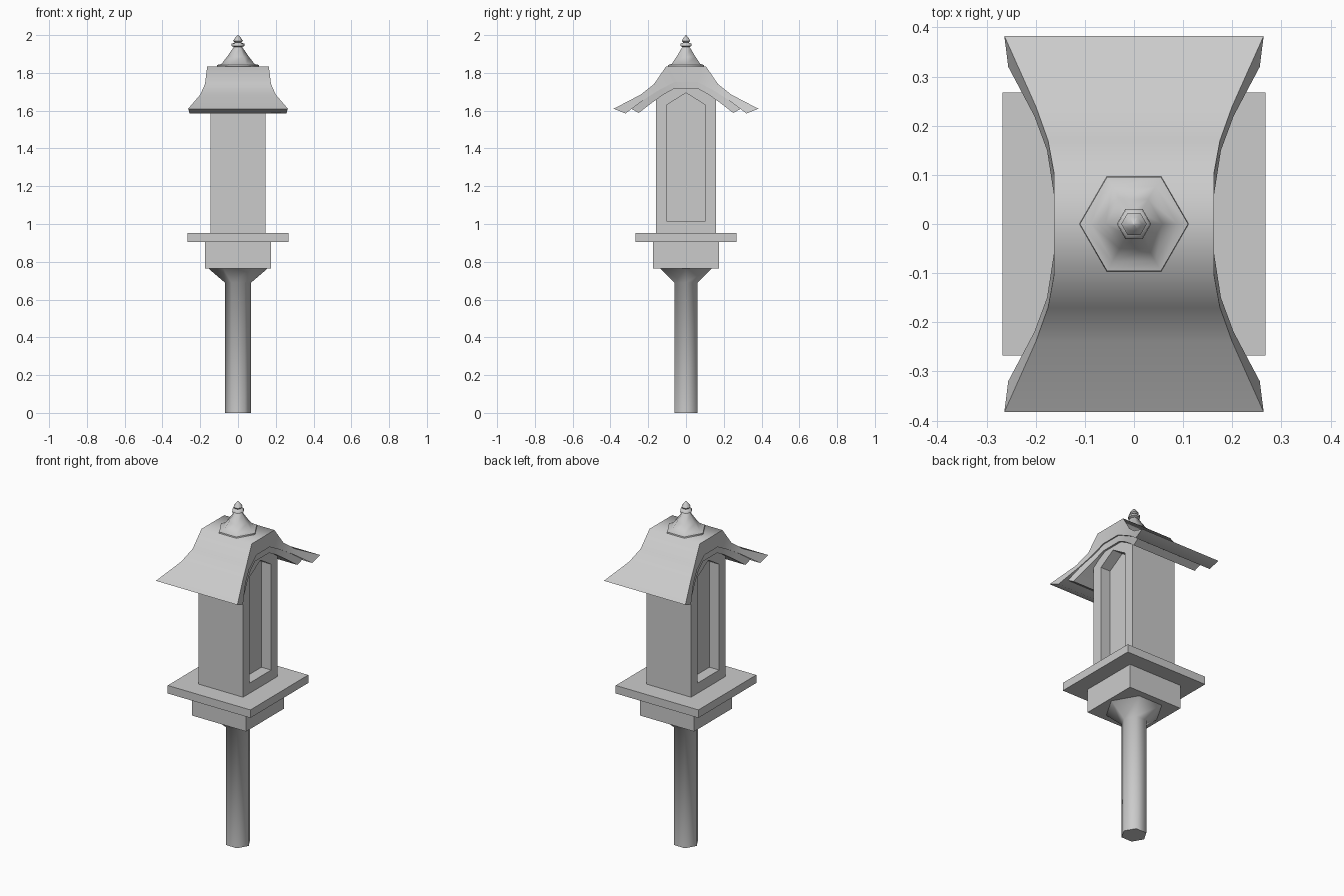
import bpy, bmesh, math

cube = bpy.data.objects.get("Cube")
if cube:
    bpy.data.objects.remove(cube, do_unlink=True)

stone = bpy.data.materials.new("grey_stone")
stone.use_nodes = True
GREY = (0.6, 0.6, 0.6, 1)
stone.diffuse_color = GREY
stone.node_tree.nodes["Principled BSDF"].inputs["Base Color"].default_value = GREY


def finish(bm, name, smooth=0):
    """Turn a bmesh into a named object with the stone material."""
    bmesh.ops.recalc_face_normals(bm, faces=bm.faces[:])
    mesh = bpy.data.meshes.new(name)
    bm.to_mesh(mesh)
    bm.free()
    mesh.materials.append(stone)
    obj = bpy.data.objects.new(name, mesh)
    bpy.context.collection.objects.link(obj)
    if smooth:
        bpy.ops.object.select_all(action='DESELECT')
        obj.select_set(True)
        bpy.context.view_layer.objects.active = obj
        bpy.ops.object.shade_smooth_by_angle(angle=math.radians(smooth))
    return obj


def box(name, half, z0, z1):
    bm = bmesh.new()
    bmesh.ops.create_cube(bm, size=1)
    for v in bm.verts:
        v.co.x *= 2 * half
        v.co.y *= 2 * half
        v.co.z = z1 if v.co.z > 0 else z0
    return finish(bm, name)


def hex_turned(name, profile):
    """Six-sided turned part from (radius, height) pairs."""
    bm = bmesh.new()
    rings = []
    for r, z in profile:
        rings.append([bm.verts.new((r * math.cos(i * math.pi / 3),
                                    r * math.sin(i * math.pi / 3), z))
                      for i in range(6)])
    for a, b in zip(rings, rings[1:]):
        for i in range(6):
            j = (i + 1) % 6
            bm.faces.new((a[i], a[j], b[j], b[i]))
    bm.faces.new(rings[0][::-1])
    bm.faces.new(rings[-1])
    return finish(bm, name, 65)


def roof_layer(name, upper, lower):
    """Curved slab from (y, z, half width) stations, mirrored front to back."""
    bm = bmesh.new()

    def rows(stations):
        full = [(-y, z, w) for y, z, w in stations] + stations[::-1]
        return [[bm.verts.new((s * w, y, z)) for s in (-1, 1)] for y, z, w in full]

    up, low = rows(upper), rows(lower)
    for i in range(len(up) - 1):
        for grid in (up, low):
            bm.faces.new((grid[i][0], grid[i][1], grid[i + 1][1], grid[i + 1][0]))
        for s in (0, 1):
            bm.faces.new((up[i][s], up[i + 1][s], low[i + 1][s], low[i][s]))
    for i in (0, -1):
        bm.faces.new((up[i][0], up[i][1], low[i][1], low[i][0]))
    return finish(bm, name, 65)


# Post and base
hex_turned("post", [(0.07, 0), (0.07, 0.69), (0.157, 0.765)])
box("base_block", 0.175, 0.765, 0.905)
box("base_slab", 0.268, 0.905, 0.952)

# Gabled housing with a recessed niche in each gable side
bm = bmesh.new()
gable = [(-0.16, 0.952), (0.16, 0.952), (0.16, 1.665), (0, 1.765), (-0.16, 1.665)]
end = bm.faces.new([bm.verts.new((-0.145, y, z)) for y, z in gable])
ext = bmesh.ops.extrude_face_region(bm, geom=[end], use_keep_orig=True)
bmesh.ops.translate(bm, vec=(0.29, 0, 0),
                    verts=[g for g in ext["geom"] if isinstance(g, bmesh.types.BMVert)])
bmesh.ops.recalc_face_normals(bm, faces=bm.faces[:])
for face in [f for f in bm.faces if abs(f.normal.x) > 0.9]:
    bmesh.ops.inset_region(bm, faces=[face], thickness=0.06, use_even_offset=True)
    side = face.normal.x
    niche = bmesh.ops.extrude_face_region(bm, geom=[face])
    bmesh.ops.translate(bm, vec=(-0.063 * side, 0, 0),
                        verts=[g for g in niche["geom"] if isinstance(g, bmesh.types.BMVert)])
    if face.is_valid:
        bmesh.ops.delete(bm, geom=[face], context='FACES_ONLY')
finish(bm, "housing")

# Two layered roof
roof_layer("roof",
           [(0.383, 1.61, 0.264), (0.24, 1.685, 0.2), (0.17, 1.74, 0.175), (0.105, 1.835, 0.163)],
           [(0.32, 1.585, 0.256), (0.22, 1.66, 0.203), (0.15, 1.705, 0.177), (0.06, 1.753, 0.163)])
roof_layer("roof_lining",
           [(0.29, 1.61, 0.217), (0.21, 1.67, 0.193), (0.14, 1.715, 0.168), (0.055, 1.765, 0.156)],
           [(0.25, 1.588, 0.211), (0.18, 1.642, 0.185), (0.12, 1.685, 0.165), (0.065, 1.715, 0.156)])

# Finial
hex_turned("finial",
           [(0.113, 1.825), (0.11, 1.842), (0.088, 1.847), (0.058, 1.885), (0.027, 1.93),
            (0.022, 1.937), (0.035, 1.943), (0.033, 1.955), (0.016, 1.96),
            (0.026, 1.97), (0.016, 1.985), (0.002, 2.0)])
